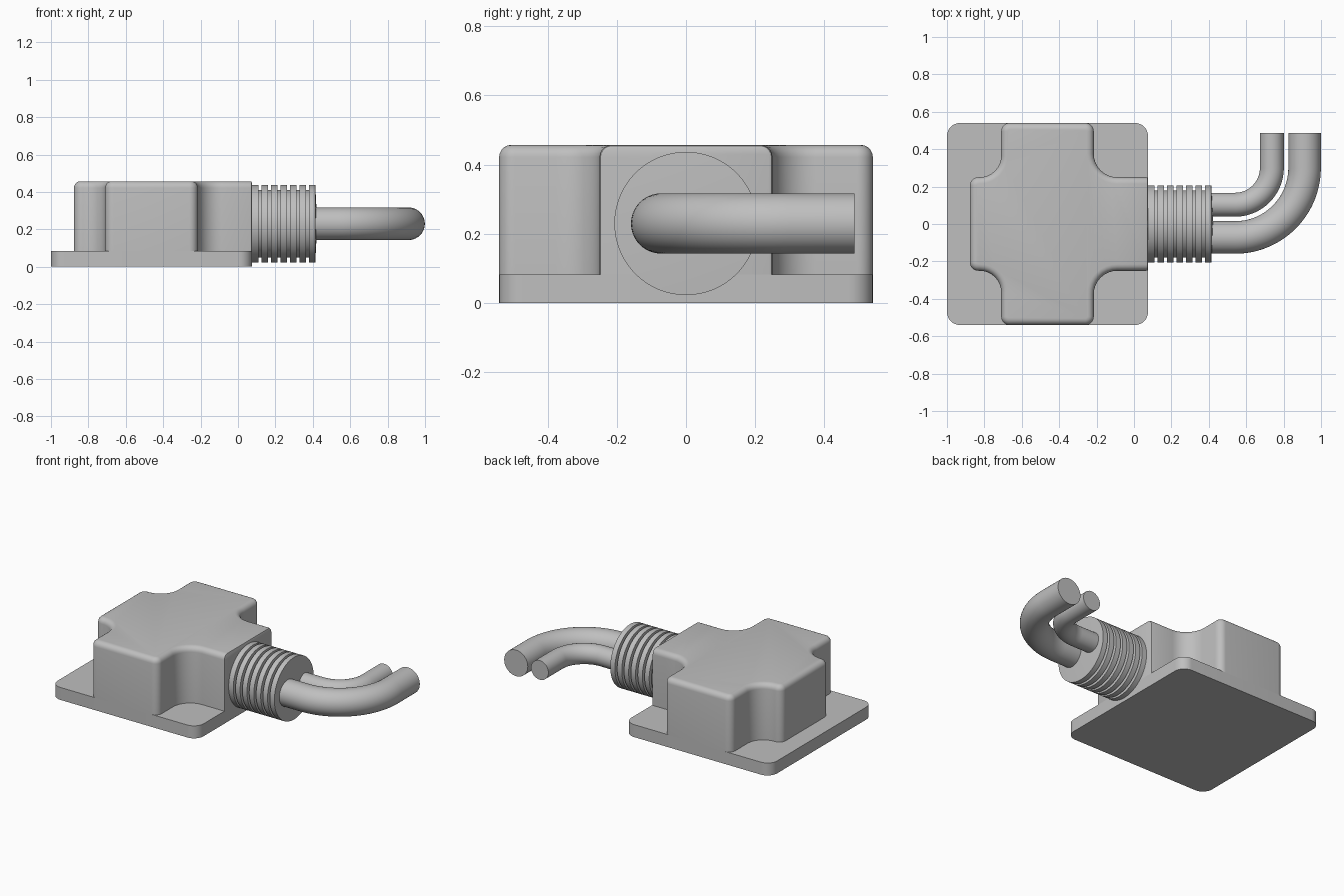
import bpy, bmesh, math
from mathutils import Vector

if "Cube" in bpy.data.objects:
    bpy.data.objects.remove(bpy.data.objects["Cube"], do_unlink=True)

grey = bpy.data.materials.new("plain grey")
grey.use_nodes = True
COLOUR = (0.52, 0.52, 0.52, 1)
grey.diffuse_color = COLOUR
grey.node_tree.nodes["Principled BSDF"].inputs["Base Color"].default_value = COLOUR

PLATE_TOP, BODY_TOP, END_X, AXIS_Z = 0.083, 0.457, 0.075, 0.23


def finish(name, bm):
    bmesh.ops.recalc_face_normals(bm, faces=bm.faces)
    mesh = bpy.data.meshes.new(name)
    bm.to_mesh(mesh)
    bm.free()
    mesh.materials.append(grey)
    obj = bpy.data.objects.new(name, mesh)
    bpy.context.collection.objects.link(obj)
    bpy.ops.object.select_all(action="DESELECT")
    obj.select_set(True)
    bpy.context.view_layer.objects.active = obj
    bpy.ops.object.shade_smooth_by_angle(angle=math.radians(35))
    return obj


def rounded(corners, steps=8):
    """Outline with each corner (x, y, radius) replaced by a tangent arc."""
    pts = []
    for i, (x, y, r) in enumerate(corners):
        p = Vector((x, y))
        if r == 0:
            pts.append(p)
            continue
        a = (Vector(corners[i - 1][:2]) - p).normalized() * r
        b = (Vector(corners[(i + 1) % len(corners)][:2]) - p).normalized() * r
        for k in range(steps + 1):
            t = math.pi / 2 * k / steps
            pts.append(p + a * (1 - math.sin(t)) + b * (1 - math.cos(t)))
    return pts


def prism(outline, z0, z1):
    bm = bmesh.new()
    face = bm.faces.new([bm.verts.new((p.x, p.y, z0)) for p in outline])
    top = bmesh.ops.extrude_face_region(bm, geom=[face], use_keep_orig=True)["geom"]
    bmesh.ops.translate(bm, vec=(0, 0, z1 - z0),
                        verts=[g for g in top if isinstance(g, bmesh.types.BMVert)])
    bmesh.ops.recalc_face_normals(bm, faces=bm.faces)
    return bm


def round_edges(bm, test, size, segments):
    edges = [e for e in bm.edges if test(e)]
    bmesh.ops.bevel(bm, geom=edges, offset=size, segments=segments, profile=0.5,
                    affect="EDGES", clamp_overlap=False)


def at(e, axis, value):
    return all(abs(v.co[axis] - value) < 1e-4 for v in e.verts)


# Base plate with rounded corners
plate = [(END_X, -0.54, 0.07), (END_X, 0.54, 0.07), (-1, 0.54, 0.07), (-1, -0.54, 0.07)]
finish("base_plate", prism(rounded(plate), 0, PLATE_TOP))

# Cross-shaped housing, one half mirrored across y
half = [(END_X, 0.25, 0), (-0.215, 0.25, 0.125), (-0.215, 0.54, 0.045),
        (-0.71, 0.54, 0.045), (-0.71, 0.25, 0.115), (-0.877, 0.25, 0.045)]
cross = half + [(x, -y, r) for x, y, r in reversed(half)]
bm = prism(rounded(cross), PLATE_TOP, BODY_TOP)
round_edges(bm, lambda e: at(e, 2, BODY_TOP) and not at(e, 0, END_X), 0.035, 5)
round_edges(bm, lambda e: at(e, 0, END_X) and not at(e, 2, PLATE_TOP), 0.01, 2)
finish("housing", bm)

# Ribbed sleeve, turned about the x axis
OUTER, INNER, PITCH, RIB = 0.207, 0.18, 0.0505, 0.034
profile = [(END_X - 0.01, 0), (END_X - 0.01, INNER)]
for i in range(7):
    x = END_X + 0.001 + i * PITCH
    profile += [(x, INNER), (x, OUTER), (x + RIB, OUTER)]
    if i < 6:
        profile.append((x + RIB, INNER))
profile.append((0.424, 0))
bm = bmesh.new()
verts = [bm.verts.new((x, 0, AXIS_Z + r)) for x, r in profile]
edges = [bm.edges.new(pair) for pair in zip(verts, verts[1:])]
bmesh.ops.spin(bm, geom=verts + edges, cent=(0, 0, AXIS_Z), axis=(1, 0, 0),
               angle=math.tau, steps=64)
bmesh.ops.remove_doubles(bm, verts=bm.verts, dist=1e-5)
finish("ribbed_sleeve", bm)

# Two cables bending round a shared centre
BEND_X, BEND_Y, CABLE_END = 0.54, 0.30, 0.487


def cable(name, bend, radius, sides=40, steps=28):
    path = [(0.38, BEND_Y - bend, 0)]
    for k in range(steps + 1):
        t = math.pi / 2 * k / steps
        path.append((BEND_X + bend * math.sin(t), BEND_Y - bend * math.cos(t), t))
    path.append((BEND_X + bend, CABLE_END, math.pi / 2))
    bm = bmesh.new()
    rings = []
    for x, y, t in path:
        ring = []
        for s in range(sides):
            a = math.tau * s / sides
            d = radius * math.cos(a)
            ring.append(bm.verts.new((x - d * math.sin(t), y + d * math.cos(t),
                                      AXIS_Z + radius * math.sin(a))))
        rings.append(ring)
    for r0, r1 in zip(rings, rings[1:]):
        for s in range(sides):
            n = (s + 1) % sides
            bm.faces.new((r0[s], r0[n], r1[n], r1[s]))
    bm.faces.new(rings[0])
    bm.faces.new(rings[-1])
    finish(name, bm)


cable("thick_cable", 0.372, 0.087)
cable("thin_cable", 0.197, 0.064)
